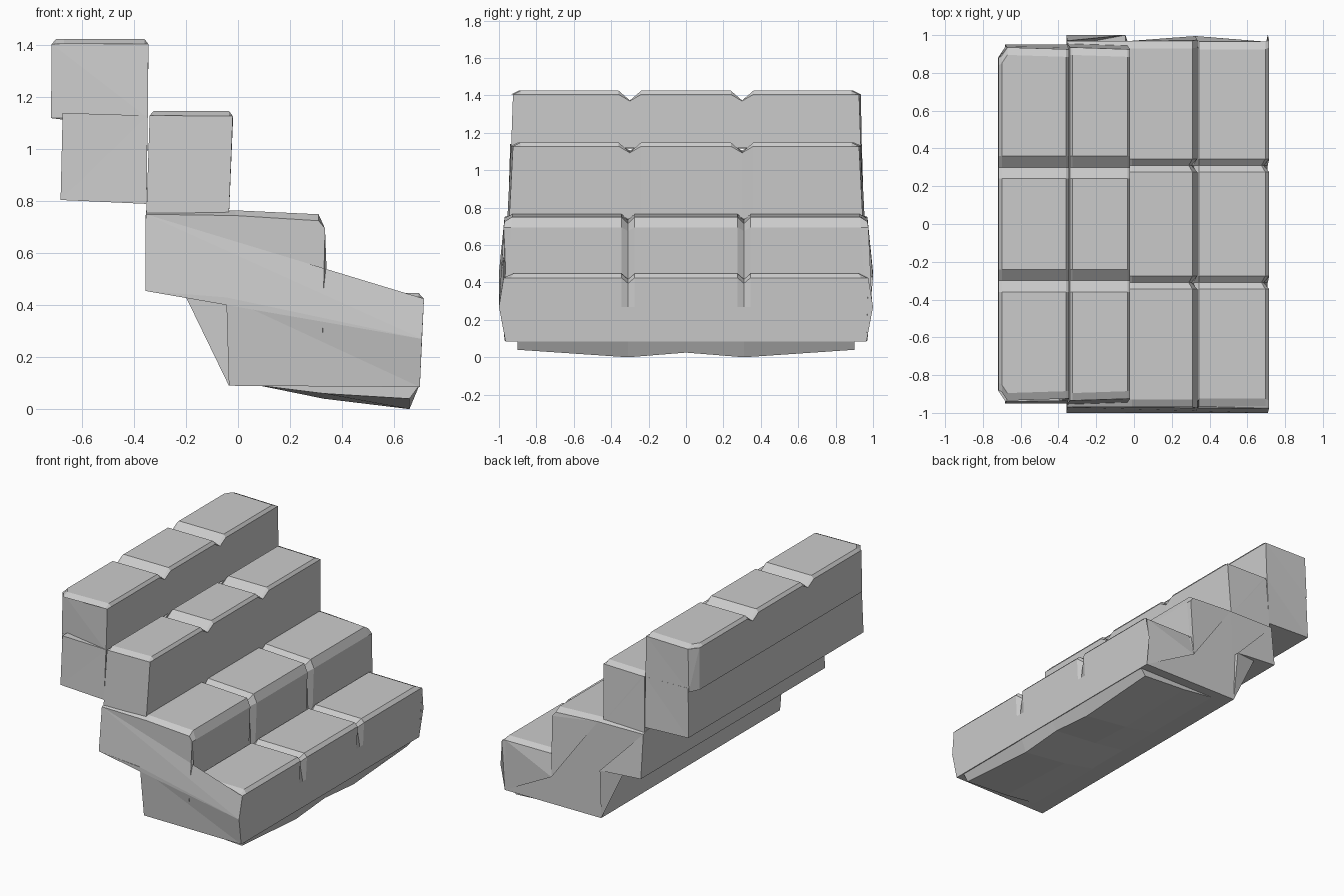
import bpy, bmesh


def stone_row(name, profile, notch_edges, notch_mid, end_chamfer=0.04):
    """Loft a profile along y. Points: x, z, half width, notch dx, notch dz, end drop."""
    inner, outer = notch_edges
    half = [("plain", inner), ("notch", notch_mid), ("plain", outer), ("near", 0), ("end", 0)]
    stations = [(-1, k, v) for k, v in reversed(half)] + [(1, k, v) for k, v in half]
    bm = bmesh.new()
    rings = []
    for side, kind, y in stations:
        ring = []
        for x, z, w, nx, nz, drop in profile:
            py = y
            if kind == "notch":
                x, z = x - nx, z - nz
            elif kind == "near":
                py = w - end_chamfer
            elif kind == "end":
                py, z = w, z - drop
            ring.append(bm.verts.new((x, side * py, z)))
        rings.append(ring)
    n = len(profile)
    for a, b in zip(rings, rings[1:]):
        for i in range(n):
            j = (i + 1) % n
            bm.faces.new((a[i], a[j], b[j], b[i]))
    caps = [bm.faces.new(rings[0]), bm.faces.new(rings[-1])]
    bmesh.ops.triangulate(bm, faces=caps, ngon_method='EAR_CLIP')
    bmesh.ops.recalc_face_normals(bm, faces=bm.faces[:])
    mesh = bpy.data.meshes.new(name)
    bm.to_mesh(mesh)
    bm.free()
    obj = bpy.data.objects.new(name, mesh)
    bpy.context.collection.objects.link(obj)
    return obj


# Top tread with clipped rear corners
stone_row("top_step", [
    (-0.72, 1.12, 0.88, 0, 0, 0), (-0.68, 1.115, 0.94, 0, 0, 0),
    (-0.347, 1.12, 0.935, 0, 0, 0), (-0.345, 1.405, 0.925, 0, 0.035, 0),
    (-0.36, 1.425, 0.925, 0, 0.052, 0.02), (-0.67, 1.425, 0.935, 0, 0.052, 0.02),
    (-0.70, 1.425, 0.89, 0, 0.052, 0.02), (-0.717, 1.405, 0.88, 0, 0.035, 0),
], (0.24, 0.36), 0.30)

# Block carrying the top tread
stone_row("top_step_support", [
    (-0.683, 0.805, 0.95, 0, 0, 0), (-0.352, 0.79, 0.95, 0, 0, 0),
    (-0.348, 1.13, 0.935, 0, 0.035, 0), (-0.675, 1.14, 0.94, 0, 0.035, 0),
], (0.24, 0.36), 0.30)

# Third tread
stone_row("third_step", [
    (-0.353, 0.745, 0.955, 0, 0, 0), (-0.035, 0.74, 0.945, 0, 0, 0),
    (-0.02, 1.128, 0.925, 0, 0.035, 0), (-0.035, 1.148, 0.925, 0, 0.052, 0.02),
    (-0.325, 1.148, 0.935, 0, 0.052, 0.02), (-0.34, 1.13, 0.935, 0, 0.035, 0),
], (0.24, 0.36), 0.30)

# Two lower treads and the bulging base
stone_row("lower_steps", [
    (-0.357, 0.455, 1.0, 0, 0, 0), (-0.045, 0.43, 1.0, 0, 0, 0),
    (-0.035, 0.09, 0.97, 0, 0, 0), (0.70, 0.085, 0.965, 0, 0, 0),
    (0.708, 0.27, 1.0, 0, 0, 0), (0.716, 0.425, 0.975, 0.03, 0.03, 0),
    (0.695, 0.447, 0.965, 0.02, 0.03, 0.02), (0.345, 0.45, 0.965, 0, 0.03, 0.02),
    (0.325, 0.425, 0.995, 0.01, 0.05, 0.14), (0.335, 0.695, 0.975, 0.03, 0.02, 0),
    (0.31, 0.75, 0.97, 0.02, 0.035, 0.025), (-0.01, 0.765, 0.97, 0, 0.03, 0.02),
    (-0.355, 0.765, 0.97, 0, 0.02, 0.015),
], (0.275, 0.345), 0.31)

# Uneven foot under the lowest tread
bm = bmesh.new()
rows = []
for y, low, mid in ((-0.9, 0.04, 0.06), (-0.31, 0.0, 0.04), (0, 0.025, 0.055),
                    (0.31, 0.0, 0.04), (0.9, 0.04, 0.06)):
    rows.append([bm.verts.new((x, y, z)) for x, z in
                 ((0.08, 0.091), (0.33, mid), (0.66, low), (0.698, 0.091))])
for a, b in zip(rows, rows[1:]):
    for i in range(4):
        j = (i + 1) % 4
        bm.faces.new((a[i], a[j], b[j], b[i]))
bm.faces.new(rows[0])
bm.faces.new(rows[-1])
bmesh.ops.recalc_face_normals(bm, faces=bm.faces[:])
mesh = bpy.data.meshes.new("base_foot")
bm.to_mesh(mesh)
bm.free()
bpy.context.collection.objects.link(bpy.data.objects.new("base_foot", mesh))
